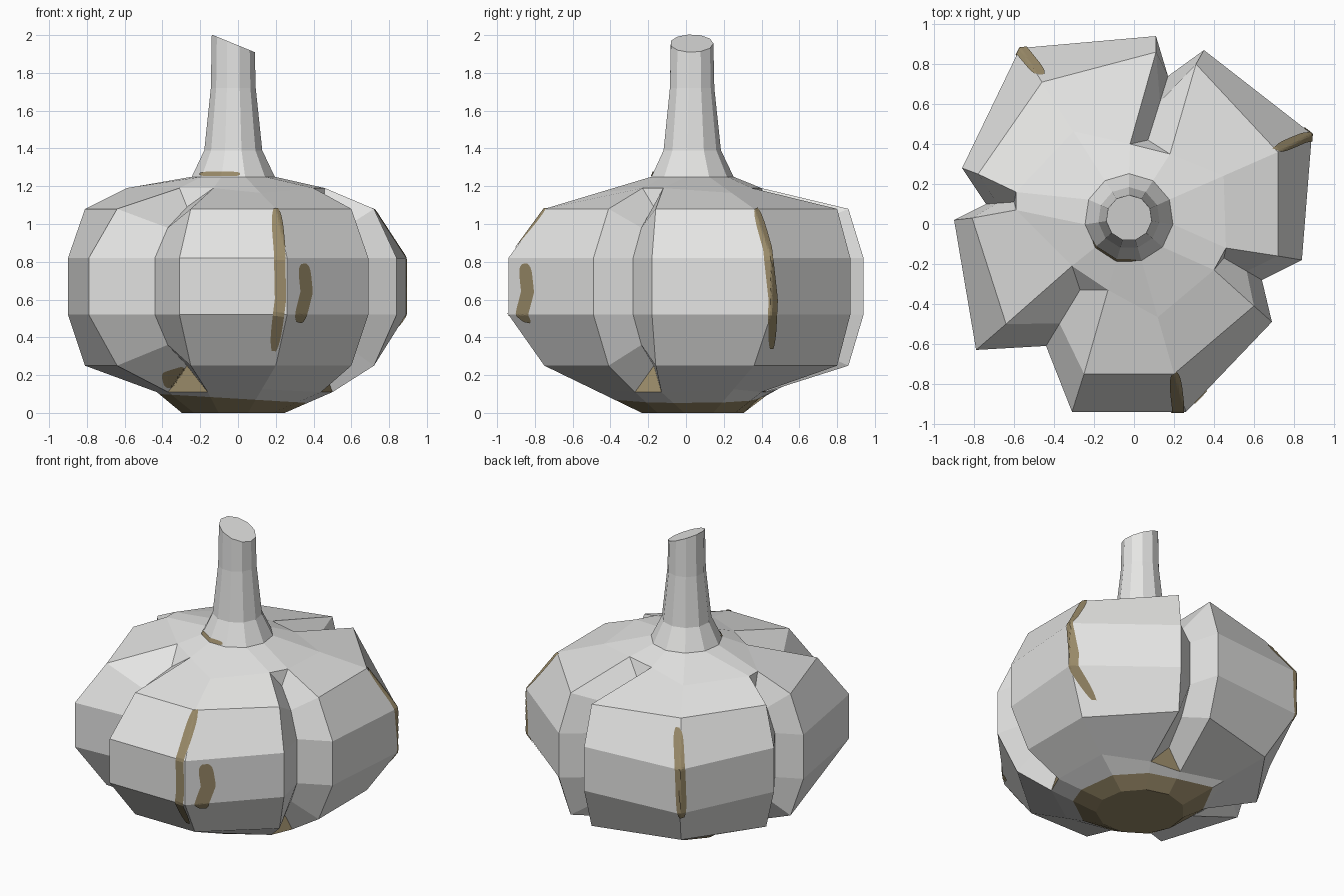
import bpy, bmesh, math
from mathutils import Vector
from mathutils.bvhtree import BVHTree

if "Cube" in bpy.data.objects:
    bpy.data.objects.remove(bpy.data.objects["Cube"])


def material(name, rgb):
    m = bpy.data.materials.new(name)
    m.diffuse_color = (*rgb, 1)
    m.use_nodes = True
    m.node_tree.nodes["Principled BSDF"].inputs["Base Color"].default_value = m.diffuse_color
    return m


SKIN = material("pale skin", (0.78, 0.78, 0.77))
BROWN = material("dry brown", (0.32, 0.255, 0.14))


def finish(bm, name, mats):
    me = bpy.data.meshes.new(name)
    bm.to_mesh(me)
    for m in mats:
        me.materials.append(m)
    ob = bpy.data.objects.new(name, me)
    bpy.context.collection.objects.link(ob)
    return ob


def ring(i, r, cx=-0.025, cy=0.03):
    """Point i of the 11-sided ring that the neck and root share."""
    a = math.radians(90 + (i - 3) * 360 / 11)
    return cx + r * math.cos(a), cy + r * math.sin(a)


# Clove corners, counter-clockwise: widest outline, then shoulder outline
WIDE = [(.84, -.18), (.89, .45), (.35, .87), (.11, .94), (-.57, .88), (-.86, .28),
        (-.90, .02), (-.79, -.63), (-.31, -.94), (.26, -.94), (.69, -.49)]
SHOULDER = [(.72, -.16), (.72, .36), (.31, .80), (.11, .86), (-.46, .71), (-.78, .25),
            (-.81, .03), (-.64, -.50), (-.25, -.75), (.20, -.75), (.60, -.41)]
# Ends of the grooves beside a clove corner: top, bottom
CUT = {0: ((.46, -.12), (.50, -.13)), 2: ((.18, .35), (.20, .40)),
       3: ((-.02, .40), (-.02, .42)), 5: ((-.59, .16), (-.43, .17)),
       6: ((-.59, .07), (-.43, .05)), 7: ((-.31, -.21), (-.37, -.28)),
       8: ((-.13, -.33), (-.16, -.41)), 10: ((.40, -.23), (.44, -.27))}
# Groove floor after a clove corner: widest, innermost
GROOVE = {2: ((.17, .74), (.07, .42)), 5: ((-.74, .10), (-.60, .11)),
          7: ((-.44, -.61), (-.27, -.33)), 10: ((.64, -.28), (.45, -.17))}

# Cloves
bm = bmesh.new()
cols, floors = [], {}
for i in range(11):
    base, neck = Vector((*ring(i, .275), 0)), Vector((*ring(i, .222), 1.25))
    s, w = SHOULDER[i], WIDE[i]
    low, high = Vector((*s, .25)), Vector((*s, 1.08))
    if i in CUT:
        top, bot = Vector((*CUT[i][0], 1.19)), Vector((*CUT[i][1], .11))
    else:
        top, bot = high.lerp(neck, .5), low.lerp(base, .5)
    pts = [base, bot, low, Vector((*w, .52)), Vector((*w, .82)), high, top, neck]
    cols.append([bm.verts.new(p) for p in pts])
for i, (g, n) in GROOVE.items():
    g, n = Vector(g), Vector(n)
    m = n.lerp(g, .6)
    pts = [(*n, .25), (*m, .36), (*g, .52), (*g, .82), (*m, .98), (*n, 1.09)]
    floors[i] = [None] + [bm.verts.new(p) for p in pts] + [None]


def strip(a, b, lo, hi):
    for k in range(lo, hi):
        bm.faces.new((a[k], b[k], b[k + 1], a[k + 1]))


for i in range(11):
    a, b = cols[i], cols[(i + 1) % 11]
    if i in floors:
        f = floors[i]
        strip(a, f, 1, 6)
        strip(f, b, 1, 6)
        strip(a, b, 0, 1)
        strip(a, b, 6, 7)
        bm.faces.new((a[6], f[6], b[6]))
        tri = bm.faces.new((a[1], b[1], f[1]))
        tri.material_index = 0 if i == 5 else 1
    else:
        strip(a, b, 0, 7)
bm.faces.new([c[0] for c in reversed(cols)])
# Brown root end: cut a slightly tilted line and colour all below it
origin, tilt = Vector((0, 0, .075)), Vector((.06, 0, 1)).normalized()
bmesh.ops.bisect_plane(bm, geom=bm.verts[:] + bm.edges[:] + bm.faces[:],
                       plane_co=origin, plane_no=tilt)
for f in bm.faces:
    if (f.calc_center_median() - origin).dot(tilt) < 0:
        f.material_index = 1
bmesh.ops.recalc_face_normals(bm, faces=bm.faces[:])
bulb_tree = BVHTree.FromBMesh(bm)
finish(bm, "bulb_cloves", [SKIN, BROWN])

# Stem with a slanted cut top
bm = bmesh.new()
rows = []
for z, r in ((1.25, .222), (1.39, .155), (1.72, .12), (None, .115)):
    row = []
    for i in range(11):
        x, y = ring(i, r)
        row.append(bm.verts.new((x, y, z if z else 1.955 - (x + .022) * .41)))
    rows.append(row)
for a, b in zip(rows, rows[1:]):
    for i in range(11):
        j = (i + 1) % 11
        bm.faces.new((a[i], a[j], b[j], b[i]))
bm.faces.new(rows[-1])
bmesh.ops.recalc_face_normals(bm, faces=bm.faces[:])
stem_tree = BVHTree.FromBMesh(bm)
finish(bm, "stem", [SKIN])


def streak(name, tree, azimuth, path, width, n=44, m=8):
    """Thin brown patch laid on the surface as seen from one direction."""
    a = math.radians(azimuth)
    out, side = Vector((math.cos(a), math.sin(a), 0)), Vector((-math.sin(a), math.cos(a), 0))
    bm = bmesh.new()
    grid = []
    path = [Vector(p) for p in path]
    for k in range(n + 1):
        t = k / n
        s = min(int(t * (len(path) - 1)), len(path) - 2)
        c = path[s].lerp(path[s + 1], t * (len(path) - 1) - s)
        d = (path[s + 1] - path[s]).normalized()
        w = width * (1 - abs(2 * t - 1) ** 8 * .6)
        row = []
        for q in range(m + 1):
            u, z = c + Vector((-d.y, d.x)) * w * (q / m - .5)
            hit, nor, _, _ = tree.ray_cast(side * u + out * 3 + Vector((0, 0, z)), -out)
            row.append(bm.verts.new(hit + nor * .005) if hit else None)
        grid.append(row)
    for k in range(n):
        for q in range(m):
            vs = (grid[k][q], grid[k][q + 1], grid[k + 1][q + 1], grid[k + 1][q])
            if None in vs or max((v.co - vs[0].co).length for v in vs) > .06:
                continue
            f = bm.faces.new(vs)
            f.normal_update()
            if f.normal.dot(out) < 0:
                f.normal_flip()
    finish(bm, name, [BROWN])


# Brown streaks and patches
streak("front_streak", bulb_tree, -90,
       [(.20, 1.08), (.22, .85), (.225, .6), (.19, .33)], .06)
streak("front_spot", bulb_tree, -90, [(.345, .79), (.36, .64), (.32, .48)], .065)
streak("right_streak", bulb_tree, 0,
       [(.37, 1.08), (.43, .87), (.46, .6), (.45, .34)], .045)
streak("back_streak", bulb_tree, 123, [(-.02, 1.03), (.0, .8), (.01, .48)], .06)
streak("groove_patch", bulb_tree, -90, [(-.40, .17), (-.27, .21)], .09)
streak("neck_patch", stem_tree, -90, [(-.20, 1.263), (.01, 1.263)], .024)
